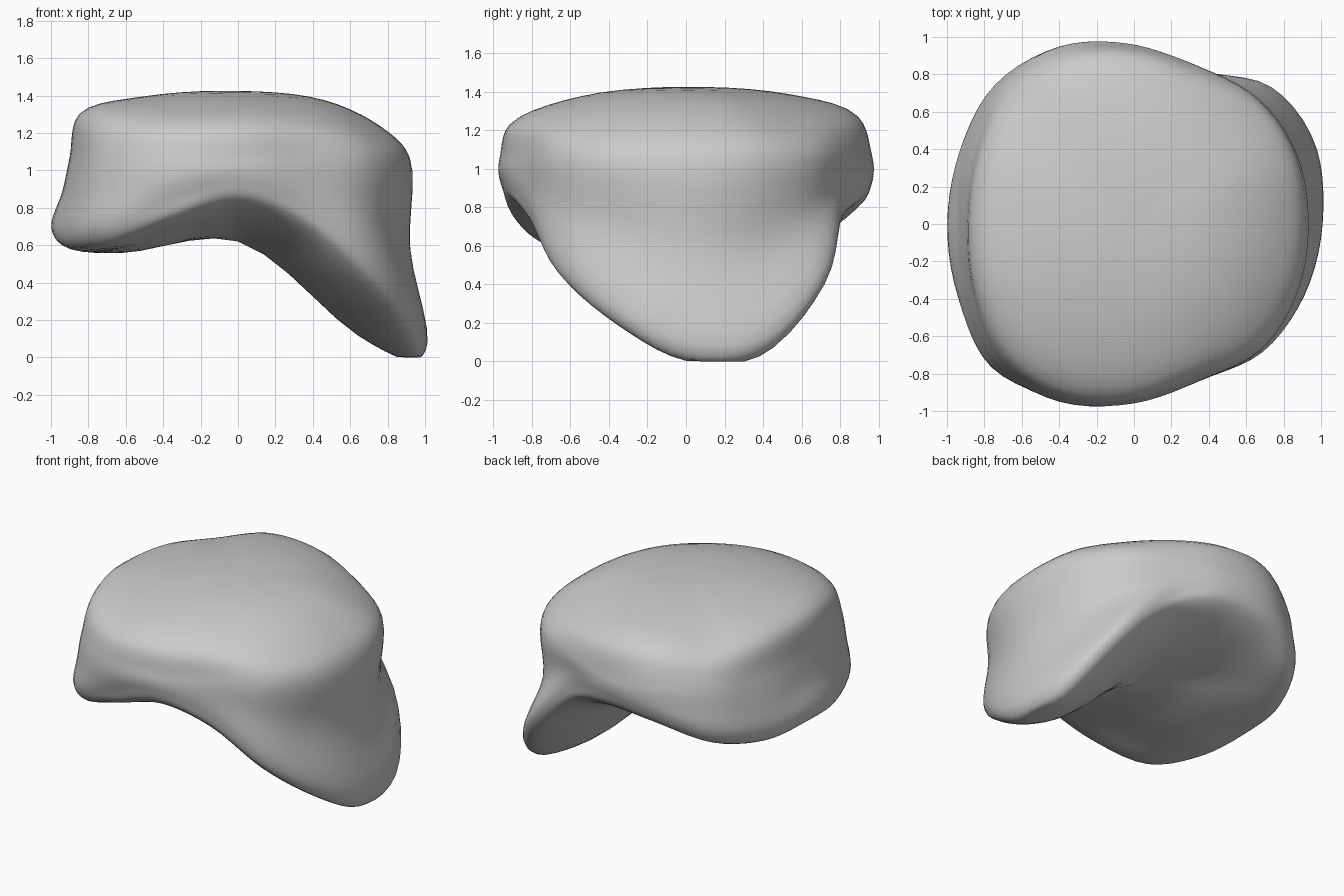
import bpy, bmesh, math
from mathutils import Vector

if "Cube" in bpy.data.objects:
    bpy.data.objects.remove(bpy.data.objects["Cube"], do_unlink=True)

# Sections round the body, counter-clockwise from +x:
# rim radius, rim height, upper, middle and lower wall radius,
# bottom edge radius, bottom edge height, underside height
SECTIONS = [
    (.77, 1.23, .92, .92, 1.01, .95, .0, .12),
    (.82, 1.21, .94, .92, 1.06, .99, .02, .14),
    (.86, 1.18, .94, .93, 1.04, .99, .37, .36),
    (.84, 1.23, .91, .90, .89, .87, .74, .62),
    (.89, 1.26, .95, .96, .95, .91, .84, .71),
    (.93, 1.28, 1.02, 1.03, 1.02, .97, .8, .71),
    (.92, 1.24, 1.01, 1.04, 1.05, .99, .66, .66),
    (.87, 1.28, .93, .98, 1.01, .96, .6, .59),
    (.85, 1.30, .90, .94, 1.0, .95, .61, .56),
    (.89, 1.30, .94, .98, 1.02, .98, .59, .56),
    (.96, 1.26, 1.03, 1.06, 1.08, 1.01, .6, .61),
    (.96, 1.23, 1.02, 1.03, 1.0, .96, .74, .7),
    (.91, 1.23, .95, .96, .95, .91, .85, .73),
    (.85, 1.23, .90, .91, .90, .87, .73, .63),
    (.87, 1.20, .95, .95, .97, .93, .45, .43),
    (.79, 1.23, .94, .92, .99, .94, .19, .24),
]
TOP_Z, UNDER_Z, WALL_Z = 1.425, .625, 1.07
COUNT, STEPS = len(SECTIONS), 5


def spline(p, t):
    """Centripetal curve between the middle two of four points."""
    k = [0]
    for a, b in zip(p, p[1:]):
        k.append(k[-1] + max((b - a).length, 1e-4) ** .5)
    t = k[1] + (k[2] - k[1]) * t
    q = list(p)
    for pairs in (((0, 1), (1, 2), (2, 3)), ((0, 2), (1, 3)), ((1, 2),)):
        q = [q[i].lerp(q[i + 1], (t - k[a]) / (k[b] - k[a]))
             for i, (a, b) in enumerate(pairs)]
    return q[0]


def profile(i):
    """Control points from the top centre to the underside centre."""
    rim_r, rim_z, high_r, mid_r, low_r, edge_r, edge_z, under_z = SECTIONS[i]
    a = math.tau * i / COUNT
    low_z = edge_z + .09
    flat = [(rim_r * .6, rim_z + (TOP_Z - rim_z) * .75), (rim_r, rim_z),
            (high_r, WALL_Z), (mid_r, (WALL_Z + low_z) / 2), (low_r, low_z),
            (edge_r, edge_z), (edge_r * .68, under_z)]
    return [Vector((r * math.cos(a), r * math.sin(a), z)) for r, z in flat]


# Smooth each ring of control points round the body
controls = [profile(i) for i in range(COUNT)]
around = []
for i in range(COUNT):
    near = [controls[(i + d) % COUNT] for d in (-1, 0, 1, 2)]
    for s in range(STEPS):
        around.append([spline(ring, s / STEPS) for ring in zip(*near)])

# Smooth each profile, passing over both centres to the opposite side
bm = bmesh.new()
top, bottom = Vector((0, 0, TOP_Z)), Vector((0, 0, UNDER_Z))
top_vert, bottom_vert = bm.verts.new(top), bm.verts.new(bottom)
columns = []
for i, points in enumerate(around):
    other = around[(i + len(around) // 2) % len(around)]
    path = [other[0], top] + points + [bottom, other[-1]]
    curve = [spline(path[j:j + 4], s / STEPS)
             for j in range(len(path) - 3) for s in range(STEPS)]
    columns.append([bm.verts.new(p) for p in curve[1:]])

for i, left in enumerate(columns):
    right = columns[(i + 1) % len(columns)]
    bm.faces.new((top_vert, left[0], right[0]))
    bm.faces.new((bottom_vert, right[-1], left[-1]))
    for j in range(len(left) - 1):
        bm.faces.new((left[j], left[j + 1], right[j + 1], right[j]))
bmesh.ops.smooth_vert(bm, verts=bm.verts, factor=.5,
                      use_axis_x=True, use_axis_y=True, use_axis_z=True)
for v in bm.verts:
    v.co.z = max(v.co.z, 0)
bmesh.ops.recalc_face_normals(bm, faces=bm.faces)
for f in bm.faces:
    f.smooth = True

mesh = bpy.data.meshes.new("saddle_body")
bm.to_mesh(mesh)
bm.free()
body = bpy.data.objects.new("saddle_body", mesh)
bpy.context.collection.objects.link(body)

# Plain grey surface
grey = bpy.data.materials.new("light_grey")
grey.use_nodes = True
colour = (.6, .6, .6, 1)
grey.diffuse_color = colour
grey.node_tree.nodes["Principled BSDF"].inputs["Base Color"].default_value = colour
mesh.materials.append(grey)
